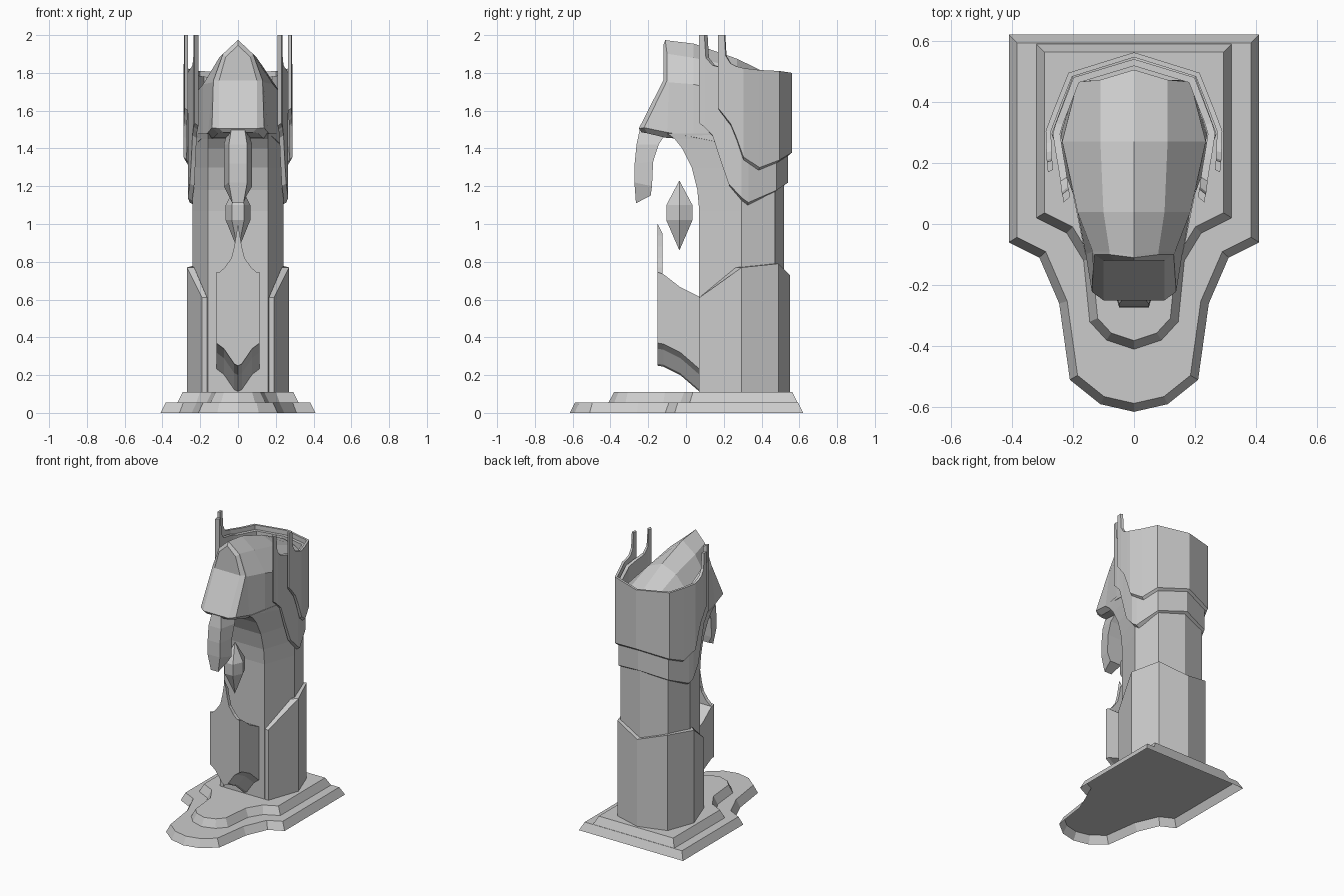
import bpy
import bmesh
import math

default_cube = bpy.data.objects.get("Cube")
if default_cube:
    bpy.data.objects.remove(default_cube)

stone = bpy.data.materials.new("grey stone")
stone.use_nodes = True
stone_colour = (0.6, 0.6, 0.6, 1)
stone.diffuse_color = stone_colour
stone.node_tree.nodes["Principled BSDF"].inputs["Base Color"].default_value = stone_colour


def finish(name, bm):
    """Turn a bmesh into a flat-shaded stone object."""
    mesh = bpy.data.meshes.new(name)
    bm.to_mesh(mesh)
    bm.free()
    mesh.materials.append(stone)
    obj = bpy.data.objects.new(name, mesh)
    bpy.context.collection.objects.link(obj)
    return obj


def mirrored(half):
    """Complete a half outline across the middle plane."""
    return half + [(-x, y, z) for x, y, z in reversed(half) if x > 0]


def loft(name, sections, folds=()):
    """Skin closed sections of equal length and cap both ends."""
    bm = bmesh.new()
    rings = [[bm.verts.new(point) for point in section] for section in sections]
    for first, second in zip(rings, rings[1:]):
        for i in range(len(first)):
            bm.faces.new((first[i - 1], first[i], second[i], second[i - 1]))
    bm.faces.new(rings[0])
    bm.faces.new(rings[-1])
    for fold in folds:
        bmesh.ops.connect_verts(bm, verts=[rings[0][fold], rings[0][-fold]])
    bmesh.ops.recalc_face_normals(bm, faces=bm.faces)
    return finish(name, bm)


def tier(name, outline, bottom, height, slope):
    """Plinth slab with sloping sides, hollow underneath."""
    bm = bmesh.new()
    points = mirrored([(x, y, bottom) for x, y in outline])
    slab = bm.faces.new([bm.verts.new(point) for point in points])
    slab.normal_update()
    if slab.normal.z < 0:
        slab.normal_flip()
    bmesh.ops.inset_region(bm, faces=[slab], thickness=slope, depth=height,
                           use_boundary=True, use_even_offset=True)
    return finish(name, bm)


def band(name, stations, shrink, centre, chamfer):
    """Upright shell wrapped round the column, with its own top and bottom line."""
    half = []
    for x, y, top, bottom in stations:
        inner_x, inner_y = x * shrink, centre + (y - centre) * shrink
        half.append([(x, y, top), (x, y, bottom + chamfer),
                     (inner_x, inner_y, bottom), (inner_x, inner_y, top)])
    other = [[(-x, y, z) for x, y, z in ring] for ring in reversed(half[:-1])]
    return loft(name, half + other)


# Two-step plinth with a rounded tongue at the front
tier("lower_plinth", [(0, -.615), (.11, -.59), (.21, -.51), (.245, -.26),
                      (.31, -.11), (.41, -.06), (.41, .62)], 0, .055, .027)
tier("upper_plinth", [(0, -.41), (.09, -.38), (.145, -.32), (.165, -.12),
                      (.22, -.03), (.32, .02), (.32, .59)], .055, .055, .027)

# Column whose front face curves out under the hood
column_front = [(.11, .07), (1.07, .07), (1.18, .06), (1.3, .03),
                (1.4, -.02), (1.45, -.06), (1.48, -.1)]
loft("column", [mirrored([(.16, front, z), (.24, .295, z), (.187, .47, z), (0, .52, z)])
                for z, front in column_front])

# Lower cladding round the sides and back, flush with the column front
band("lower_cladding", [(.19, .07, .61, .11), (.27, .295, .77, .11),
                        (.198, .49, .79, .11), (0, .55, .73, .11)], .86, .07, 0)

# Pointed hood: visor face first, then back over the crown
hood_sections = [
    [(0, -.12, 1.945), (.065, -.12, 1.885), (.1, -.12, 1.76), (.1, -.25, 1.505),
     (.08, -.235, 1.485)],
    [(0, -.11, 1.975), (.08, -.1, 1.9), (.13, -.1, 1.76), (.138, -.222, 1.51),
     (.105, -.205, 1.48)],
    [(0, -.1, 1.972), (.08, -.09, 1.9), (.135, -.09, 1.75), (.158, -.1, 1.485),
     (.13, -.1, 1.455)],
    [(0, .04, 1.955), (.1, .04, 1.88), (.185, .04, 1.74), (.185, .04, 1.46),
     (.16, .04, 1.45)],
    [(0, .27, 1.875), (.11, .27, 1.83), (.235, .27, 1.68), (.24, .295, 1.41),
     (.2, .295, 1.4)],
    [(0, .505, 1.76), (.11, .472, 1.755), (.185, .465, 1.72), (.187, .47, 1.41),
     (.15, .47, 1.4)],
]
loft("hood", [mirrored(half) for half in hood_sections], folds=(2, 3))

# Nose guard hanging from the visor
guard_rows = [(1.5, 1.49, -.245, -.1, .055), (1.42, 1.42, -.262, -.145, .075),
              (1.32, 1.33, -.272, -.174, .075), (1.22, 1.2, -.273, -.18, .075),
              (1.11, 1.15, -.265, -.187, .045)]
loft("nose_guard", [mirrored([(width * .65, front, front_z), (width, back, back_z)])
                    for front_z, back_z, front, back, width in guard_rows])

# Two overlapping crown bands with upright prongs
band("outer_crown_band", [
    (.282, .17, 2, 1.6), (.285, .203, 2, 1.56), (.286, .21, 1.89, 1.55),
    (.287, .235, 1.85, 1.52), (.288, .265, 1.835, 1.45), (.289, .305, 1.825, 1.34),
    (.257, .39, 1.815, 1.285), (.215, .495, 1.81, 1.325), (0, .562, 1.8, 1.365)],
    .94, .29, .014)
band("inner_crown_band", [
    (.23, .07, 2, 1.52), (.235, .097, 2, 1.5), (.237, .105, 1.88, 1.49),
    (.241, .14, 1.84, 1.455), (.247, .18, 1.83, 1.33), (.255, .225, 1.82, 1.2),
    (.266, .295, 1.8, 1.125), (.256, .33, 1.79, 1.1), (.198, .48, 1.78, 1.165),
    (0, .54, 1.77, 1.205)], .91, .29, .014)

# Prow block sweeping down to the column, with a spiked crest plate
lower_edge = [(0, .25), (.02, .26), (.075, .34), (.115, .37)]
upper_edge = [(.115, .745), (0, .745)]
prow_path = [(-.15, 0, 0), (-.12, .005, .01), (-.03, .05, .08), (.08, .145, .135)]
loft("prow", [mirrored([(x, y, z - low_drop) for x, z in lower_edge]
                       + [(x, y, z - top_drop) for x, z in upper_edge])
              for y, low_drop, top_drop in prow_path])
crest_profile = [(.115, .73), (.07, .77), (.035, .82), (.02, .88), (.01, .94), (0, 1)]
loft("prow_crest", [mirrored([(x, y, min(z, peak)) for x, z in crest_profile])
                    for y, peak in ((-.15, 1), (-.125, .95))])

# Floating six-sided crystal
crystal_rows = [(.86, .001), (1.02, 1), (1.1, 1), (1.23, .001)]
corners = [math.tau * i / 6 for i in range(6)]
loft("crystal", [[(.065 * size * math.cos(a), .08 * size * math.sin(a) - .035, z)
                  for a in corners] for z, size in crystal_rows])
